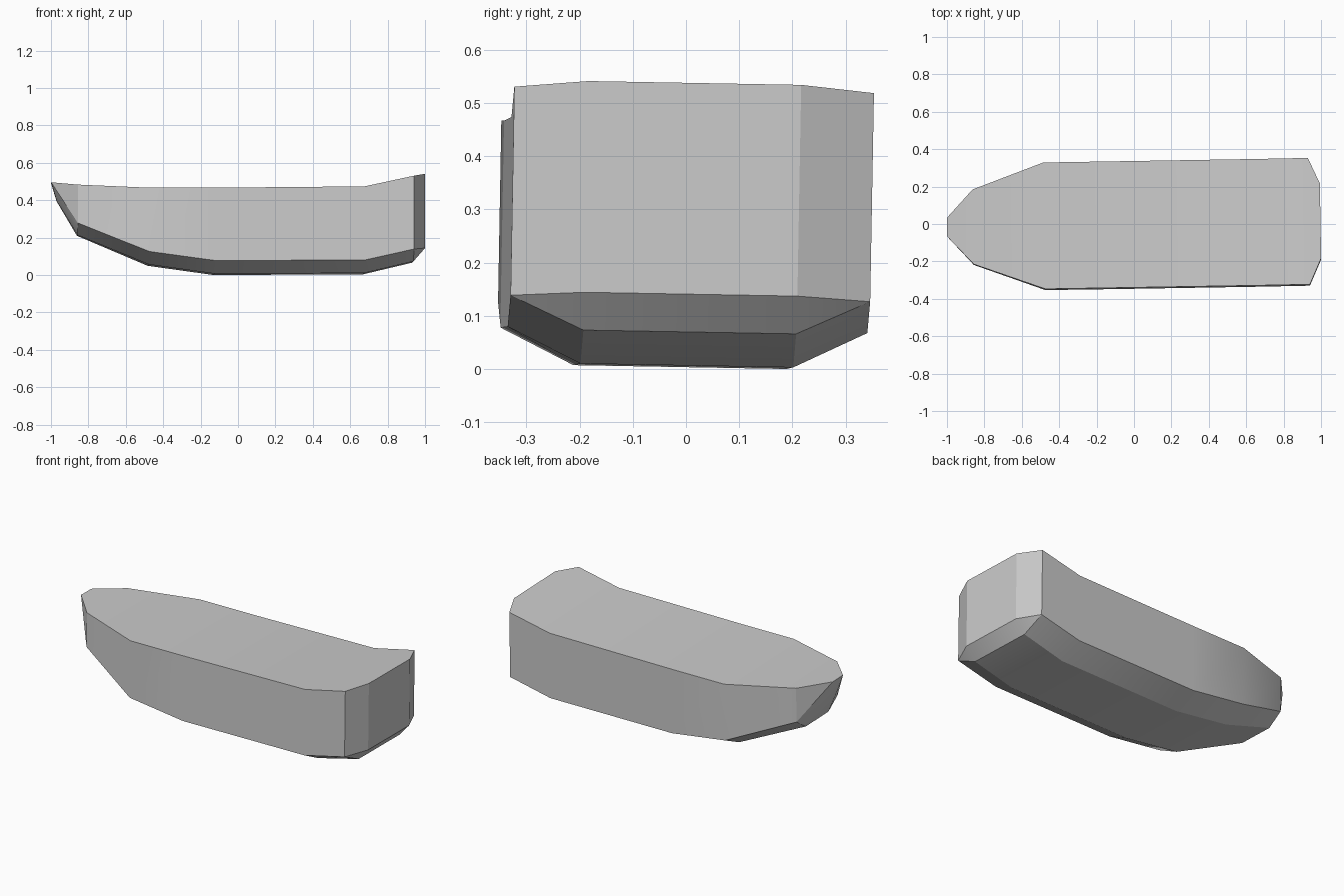
import bpy, bmesh, math
from mathutils import Matrix

if "Cube" in bpy.data.objects:
    bpy.data.objects.remove(bpy.data.objects["Cube"])

# Hull stations: deck x, bottom x, deck half width, deck z, chine z, bottom half width, bottom z
STATIONS = [
    (-1.00, -0.97, 0.05, 0.50, 0.50, 0.035, 0.40),
    (-0.86, -0.86, 0.20, 0.485, 0.28, 0.11, 0.217),
    (-0.48, -0.48, 0.338, 0.466, 0.125, 0.20, 0.058),
    (-0.13, -0.13, 0.338, 0.466, 0.077, 0.20, 0.009),
    (0.67, 0.67, 0.338, 0.473, 0.079, 0.20, 0.012),
    (0.935, 0.935, 0.338, 0.530, 0.138, 0.20, 0.075),
    (0.997, 0.935, 0.20, 0.543, 0.146, 0.20, 0.075),
]


def ring(bm, xd, xb, wd, zd, zc, wb, zb):
    half = [(xd, wd, zd), (xd, wd, zc), (xb, wb, zb)]
    pts = half + [(x, -y, z) for x, y, z in reversed(half)]
    return [bm.verts.new(p) for p in pts]


# Loft the closed hull and deck
bm = bmesh.new()
rings = [ring(bm, *s) for s in STATIONS]
for a, b in zip(rings, rings[1:]):
    for i in range(6):
        j = (i + 1) % 6
        bm.faces.new((a[i], a[j], b[j], b[i]))

# Bow and stern caps
for r in (rings[0], rings[-1]):
    bm.faces.new((r[0], r[1], r[4], r[5]))
    bm.faces.new((r[1], r[2], r[3], r[4]))
bmesh.ops.remove_doubles(bm, verts=bm.verts, dist=0.0005)
bmesh.ops.recalc_face_normals(bm, faces=bm.faces)

# Slight yaw and list, then rest on the ground
bm.transform(Matrix.Rotation(0.0165, 4, 'Z') @ Matrix.Rotation(-0.018, 4, 'X'))
low = min(v.co.z for v in bm.verts)
mid = [(min(v.co[k] for v in bm.verts) + max(v.co[k] for v in bm.verts)) / 2 for k in (0, 1)]
bm.transform(Matrix.Translation((-mid[0], -mid[1], -low)))

mesh = bpy.data.meshes.new("boat_hull")
bm.to_mesh(mesh)
bm.free()
hull = bpy.data.objects.new("boat_hull", mesh)
bpy.context.collection.objects.link(hull)
bpy.context.view_layer.objects.active = hull
hull.select_set(True)
bpy.ops.object.shade_smooth_by_angle(angle=math.radians(22))
